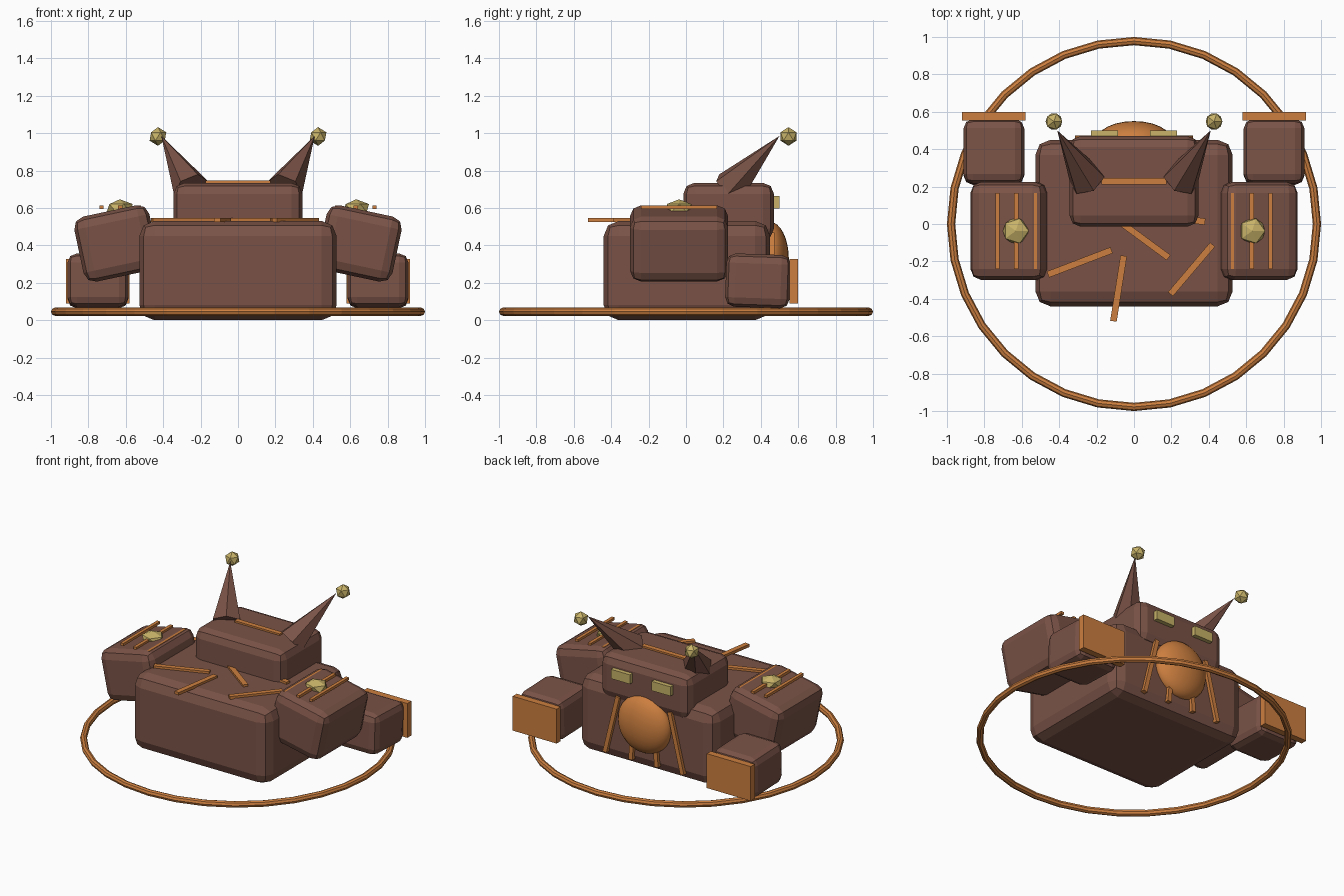
import bpy, math
from mathutils import Vector

if "Cube" in bpy.data.objects:
    bpy.data.objects.remove(bpy.data.objects["Cube"])


def material(name, rgb):
    m = bpy.data.materials.new(name)
    m.diffuse_color = (*rgb, 1)
    m.use_nodes = True
    m.node_tree.nodes["Principled BSDF"].inputs["Base Color"].default_value = m.diffuse_color
    return m


BROWN = material("brown", (0.195, 0.086, 0.062))
ORANGE = material("bronze_orange", (0.61, 0.212, 0.05))
GOLD = material("pale_gold", (0.58, 0.45, 0.14))


def finish(name, mat):
    ob = bpy.context.object
    ob.name = name
    ob.data.materials.append(mat)
    return ob


def box(name, loc, size, mat, bevel=0, rot=(0, 0, 0)):
    bpy.ops.mesh.primitive_cube_add(size=1, location=loc)
    ob = finish(name, mat)
    ob.scale = size
    bpy.ops.object.transform_apply(location=False, rotation=False, scale=True)
    ob.rotation_euler = rot
    if bevel:
        b = ob.modifiers.new("bevel", 'BEVEL')
        b.width = bevel
        b.segments = 2
    return ob


def ball(name, loc, radii, mat, rot=(0, 0, 0)):
    bpy.ops.mesh.primitive_ico_sphere_add(subdivisions=1, radius=1, location=loc)
    ob = finish(name, mat)
    ob.scale = radii
    ob.rotation_euler = rot
    return ob


# ground ring
bpy.ops.mesh.primitive_torus_add(major_radius=0.978, minor_radius=0.022,
                                 major_segments=32, minor_segments=8,
                                 location=(0, 0, 0.045))
finish("ground_ring", ORANGE)

# body and head
box("body", (0, 0.005, 0.265), (1.055, 0.89, 0.53), BROWN, 0.08)
box("head", (0, 0.228, 0.582), (0.69, 0.485, 0.305), BROWN, 0.06)
box("brow_strip", (0, 0.228, 0.737), (0.35, 0.035, 0.018), ORANGE)

# belly dome on the rear face
bpy.ops.mesh.primitive_uv_sphere_add(segments=24, ring_count=16, radius=1,
                                     location=(0, 0.45, 0.325))
dome = finish("belly_dome", ORANGE)
dome.scale = (0.2, 0.1, 0.2)
bpy.ops.object.shade_smooth()

# cracks lying on the body top
cracks = [(-0.46, -0.27, -0.12, -0.14), (-0.055, -0.17, -0.11, -0.52),
          (-0.08, 0.015, 0.185, -0.18), (0.42, -0.11, 0.195, -0.375),
          (0.38, 0.012, 0.03, 0.06)]
for x0, y0, x1, y1 in cracks:
    dx, dy = x1 - x0, y1 - y0
    box("top_crack", ((x0 + x1) / 2, (y0 + y1) / 2, 0.535),
        (math.hypot(dx, dy), 0.035, 0.02), ORANGE, 0, (0, 0, math.atan2(dy, dx)))

for s in (-1, 1):
    # ribs fanning out under the dome
    for xt, xb in ((0.2, 0.3), (0.07, 0.1)):
        dx, dz = s * (xb - xt), -0.41
        box("rib", (s * (xt + xb) / 2, 0.457, 0.26),
            (0.03, 0.03, math.hypot(dx, dz)), ORANGE, 0, (0, math.atan2(dx, dz) + math.pi, 0))

    # eyes
    box("eye", (s * 0.157, 0.483, 0.63), (0.145, 0.034, 0.065), GOLD)

    # horns with tip balls
    a, b = Vector((s * 0.25, 0.235, 0.705)), Vector((s * 0.41, 0.5, 0.985))
    d = b - a
    bpy.ops.mesh.primitive_cone_add(vertices=6, radius1=0.1, radius2=0,
                                    depth=d.length, location=(a + b) / 2,
                                    rotation=d.to_track_quat('Z', 'Y').to_euler())
    finish("horn", BROWN)
    ball("horn_tip", (s * 0.428, 0.548, 0.982), (0.05, 0.05, 0.05), GOLD)

    # shoulders with strips and gem
    box("shoulder", (s * 0.65, -0.037, 0.41), (0.41, 0.525, 0.355), BROWN, 0.06,
        (0, s * math.radians(12), 0))
    for x in (0.53, 0.63, 0.73):
        box("shoulder_strip", (s * x, -0.037, 0.603), (0.023, 0.405, 0.018), ORANGE)
    ball("shoulder_gem", (s * 0.632, -0.037, 0.6), (0.077, 0.077, 0.046), GOLD)

    # forearms and end plates
    box("forearm", (s * 0.749, 0.385, 0.21), (0.325, 0.345, 0.285), BROWN, 0.05,
        (math.radians(-2), 0, 0))
    box("forearm_plate", (s * 0.75, 0.577, 0.208), (0.34, 0.045, 0.24), ORANGE)
